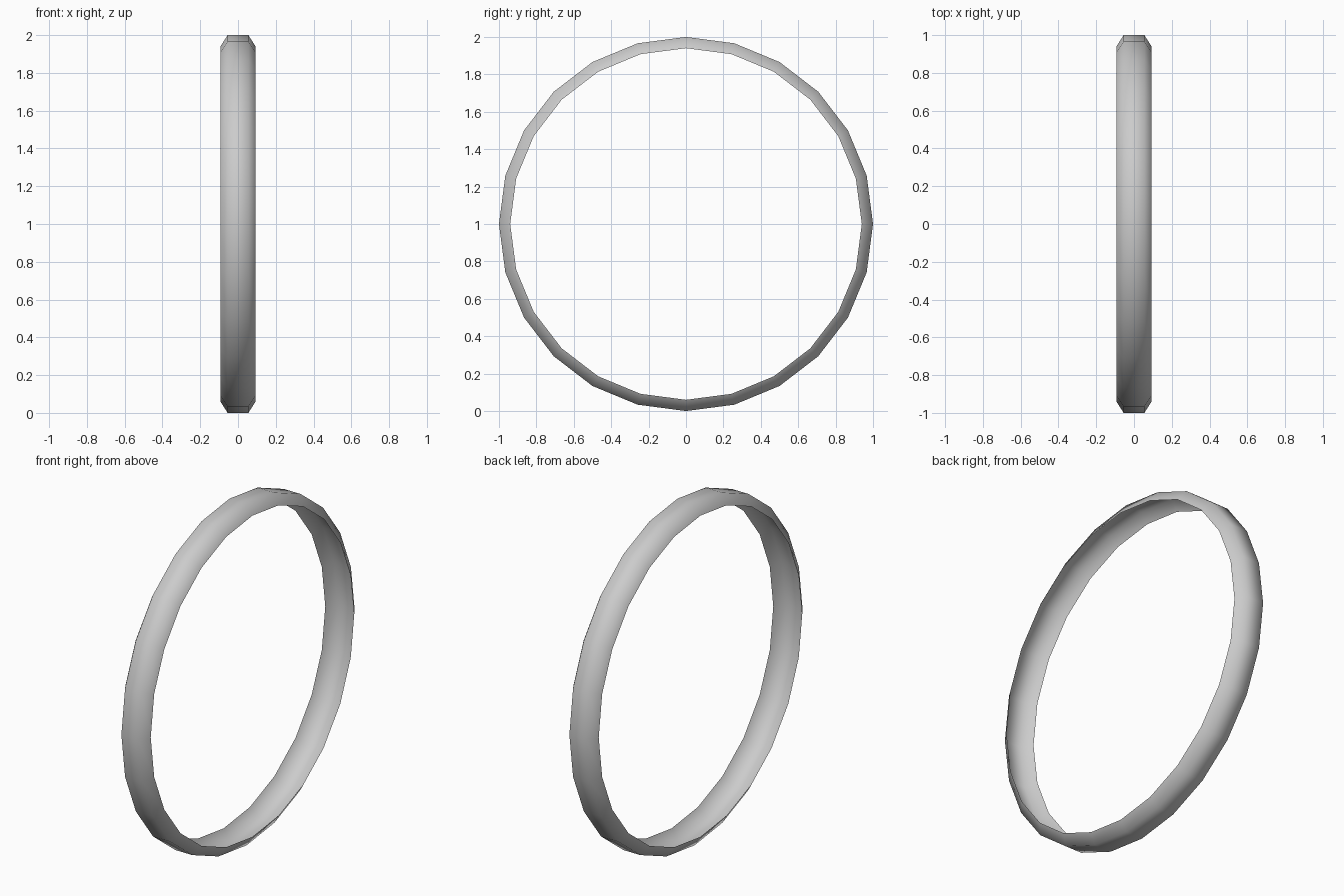
import bpy, bmesh
from math import tau
from mathutils import Vector

if "Cube" in bpy.data.objects:
    bpy.data.objects.remove(bpy.data.objects["Cube"])

SIDES = 24
# Cross-section of the open band: (x, radius)
PROFILE = [(-0.093, 0.94), (-0.055, 1.0), (0.055, 1.0), (0.093, 0.94)]

bm = bmesh.new()
verts = [bm.verts.new((x, 0, r)) for x, r in PROFILE]
edges = [bm.edges.new(pair) for pair in zip(verts, verts[1:])]

# Sweep the cross-section around the x axis into a hoop
bmesh.ops.spin(bm, geom=verts + edges, cent=(0, 0, 0), axis=(1, 0, 0),
               angle=tau, steps=SIDES, use_duplicate=False)
bmesh.ops.remove_doubles(bm, verts=bm.verts[:], dist=1e-4)
bmesh.ops.translate(bm, verts=bm.verts[:], vec=(0, 0, 1))

# Make every face point outward, then shade smooth
centre = Vector((0, 0, 1))
bm.normal_update()
for f in bm.faces:
    if f.normal.dot(f.calc_center_median() - centre) < 0:
        f.normal_flip()
    f.smooth = True

mesh = bpy.data.meshes.new("hoop_band")
bm.to_mesh(mesh)
bm.free()
hoop = bpy.data.objects.new("hoop_band", mesh)
bpy.context.collection.objects.link(hoop)
